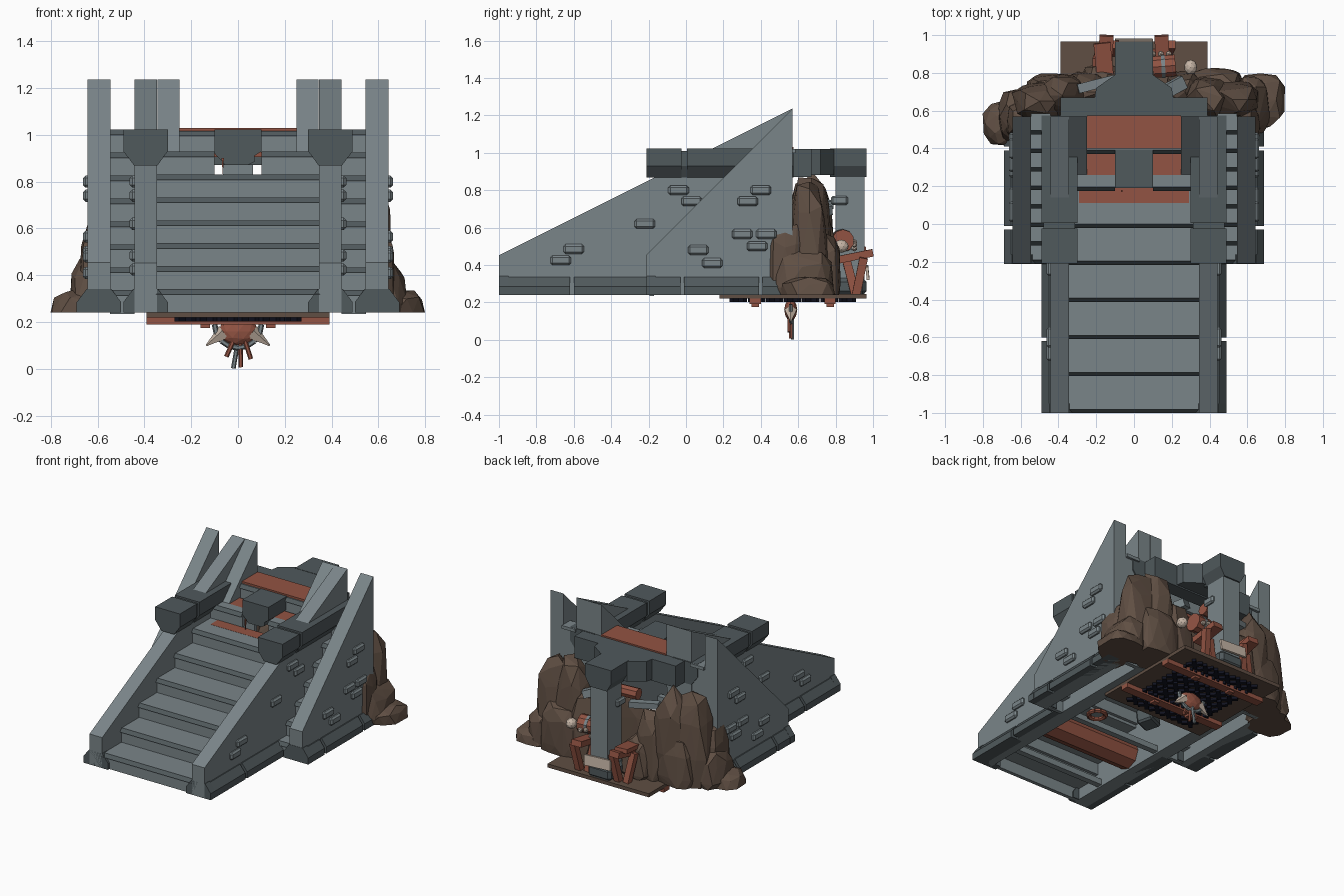
import bpy, bmesh, math, random
from mathutils import Vector, Matrix, Euler

random.seed(4)


def mat(name, rgb):
    m = bpy.data.materials.new(name)
    m.diffuse_color = (*rgb, 1)
    return m


STONE = mat("stone", (0.195, 0.235, 0.25))
DARK = mat("dark stone", (0.08, 0.10, 0.107))
WOOD = mat("red wood", (0.29, 0.088, 0.056))
ROCK = mat("brown rock", (0.115, 0.077, 0.056))
NAVY = mat("navy iron", (0.005, 0.006, 0.014))
BONE = mat("bone", (0.56, 0.46, 0.38))


def finish(name, bm, m):
    bmesh.ops.recalc_face_normals(bm, faces=bm.faces)
    me = bpy.data.meshes.new(name)
    bm.to_mesh(me)
    bm.free()
    me.materials.append(m)
    ob = bpy.data.objects.new(name, me)
    bpy.context.collection.objects.link(ob)
    return ob


def box(name, c, s, m, rot=(0, 0, 0), bevel=0):
    bm = bmesh.new()
    bmesh.ops.create_cube(bm, size=1, matrix=Matrix.LocRotScale(Vector(c), Euler(rot), Vector(s)))
    if bevel:
        bmesh.ops.bevel(bm, geom=bm.edges[:], offset=bevel, segments=1, affect='EDGES')
    return finish(name, bm, m)


def span(name, x, y, z, m, bevel=0):
    c = [(a + b) / 2 for a, b in (x, y, z)]
    return box(name, c, [abs(b - a) for a, b in (x, y, z)], m, bevel=bevel)


def prism(name, pts, a, b, m, axis='X'):
    # profile is (y, z) along x, (x, z) along y, or (x, y) along z
    bm = bmesh.new()
    f = {'X': lambda p, t: (t, p[0], p[1]), 'Y': lambda p, t: (p[0], t, p[1]), 'Z': lambda p, t: (p[0], p[1], t)}[axis]
    lo = [bm.verts.new(f(p, a)) for p in pts]
    hi = [bm.verts.new(f(p, b)) for p in pts]
    bm.faces.new(lo)
    bm.faces.new(hi)
    n = len(pts)
    for i in range(n):
        bm.faces.new((lo[i], lo[(i + 1) % n], hi[(i + 1) % n], hi[i]))
    return finish(name, bm, m)


def rod(name, p, q, r, m, r2=None, sides=6):
    p, q = Vector(p), Vector(q)
    d = q - p
    bm = bmesh.new()
    bmesh.ops.create_cone(bm, cap_ends=True, segments=sides, radius1=r, radius2=r if r2 is None else r2,
                          depth=d.length, matrix=Matrix.Translation((p + q) / 2)
                          @ d.to_track_quat('Z', 'Y').to_matrix().to_4x4())
    return finish(name, bm, m)


def blob(name, c, r, m, jitter=0.0, sub=1, floor=None):
    # jittered ball; with a floor it becomes a squarish faceted boulder
    bm = bmesh.new()
    bmesh.ops.create_icosphere(bm, subdivisions=sub, radius=1)
    for v in bm.verts:
        k = 1 + random.uniform(-jitter, jitter)
        p = v.co if floor is None else [math.copysign(abs(t) ** 0.75, t) for t in v.co]
        v.co = Vector([c[i] + p[i] * r[i] * k for i in range(3)])
        if floor is not None:
            v.co.z = max(v.co.z, floor)
    if floor is not None:
        res = bmesh.ops.convex_hull(bm, input=bm.verts[:])
        bmesh.ops.delete(bm, geom=list({g for g in res["geom_interior"] + res["geom_unused"]
                                        if isinstance(g, bmesh.types.BMVert)}), context='VERTS')
    return finish(name, bm, m)


def ring(name, c, R, r, m, rot=(0, 0, 0), arc=2 * math.pi, n=12):
    pts = [Matrix.LocRotScale(Vector(c), Euler(rot), None) @ Vector(
        (R * math.cos(arc * i / n), R * math.sin(arc * i / n), 0)) for i in range(n + 1)]
    for p, q in zip(pts, pts[1:]):
        rod(name, p, q, r, m)


def step(x0, x1, y0, y1, z):
    # tread with a sloping nose, and its riser
    prism("tread", [(y0, z - 0.022), (y0 + 0.02, z), (y1, z), (y1, z - 0.022)], x0, x1, STONE)
    prism("tread_nose", [(y0 - 0.001, z - 0.022), (y0 + 0.019, z + 0.001), (y0 + 0.021, z + 0.001),
                         (y0 + 0.002, z - 0.022)], x0, x1, DARK)
    span("riser", (x0, x1), (y0 + 0.015, y0 + 0.04), (z - 0.1, z - 0.02), STONE)


# Main stairs over a hollow interior; the upper treads are broken
for k in range(8):
    y0, z = -1 + 0.196 * k, 0.34 + 0.098 * k
    if k == 6:
        for s in (-1, 1):
            step(s * 0.1, s * 0.35, y0, 0.26, z)
            span("tread_remainder", (s * 0.25, s * 0.35), (0.26, 0.4), (z - 0.02, z), STONE)
    elif k == 7:
        step(-0.35, 0.35, y0, 0.4, z - 0.01)
    else:
        step(-0.35, 0.35, y0, y0 + 0.215, z)
# Wooden repairs on the broken upper steps
span("top_landing_wood", (-0.25, 0.25), (0.4, 0.575), (0.995, 1.03), WOOD)
span("step_patch_wood", (-0.29, 0.29), (0.11, 0.192), (0.81, 0.831), WOOD)
span("step_patch_wood", (-0.25, 0.25), (0.26, 0.375), (0.905, 0.926), WOOD)
prism("patch_splinter", [(-0.07, 0.9), (-0.06, 0.9), (-0.065, 0.83)], 0.17, 0.18, WOOD, 'Y')

for s in (-1, 1):
    # narrow, steeper side steps between the walls
    for k in range(8):
        step(s * 0.443, s * 0.546, -0.21 + 0.098 * k, -0.1 + 0.098 * k, 0.335 + 0.098 * k)
    # side walls: long stringer, steep outer buttress, steep inner fin
    prism("stair_side_wall", [(-1, 0.24), (0.57, 0.24), (0.57, 1.237), (-1, 0.452)], s * 0.345, s * 0.443, STONE)
    prism("outer_buttress", [(-0.21, 0.24), (0.57, 0.24), (0.57, 1.237), (-0.21, 0.455)], s * 0.545, s * 0.642, STONE)
    prism("inner_fin", [(0.2, 0.8), (0.57, 0.8), (0.57, 1.237), (0.2, 0.867)], s * 0.25, s * 0.344, STONE)
    span("back_wall", (s * 0.25, s * 0.55), (0.54, 0.568), (0.24, 1.0), STONE)

    # flared dark plinths
    def plinth(a, b, i, y0, y1):
        prism("plinth", [(s * i, 0.24), (s * b, 0.24), (s * b, 0.285), (s * a, 0.335), (s * i, 0.335)], y0, y1, DARK, 'Y')
    for y0, y1 in ((-1, -0.62), (-0.6, -0.2)):
        plinth(0.45, 0.49, 0.4, y0, y1)
    for y0, y1 in ((-0.21, -0.03), (-0.01, 0.39), (0.41, 0.57)):
        plinth(0.65, 0.688, 0.6, y0, y1)
    for c, y in ((0.395, -1.0), (0.594, -0.212)):
        prism("plinth_foot", [(s * (c + a), b) for a, b in ((-0.095, 0.24), (0.095, 0.24), (0.095, 0.285), (0.052, 0.342),
                                                            (-0.052, 0.342), (-0.095, 0.285))], y, y + 0.05, DARK, 'Y')
    # heavy wall caps, split by a notch
    for y0, y1, t in ((-0.21, -0.025, 0), (-0.025, 0.005, 0.012), (0.005, 0.575, 0)):
        prism("wall_cap", [(s * (0.3 + t), 0.93), (s * 0.345, 0.868), (s * 0.443, 0.868), (s * (0.49 - t), 0.93),
                           (s * (0.49 - t), 1.022 - t), (s * (0.3 + t), 1.022 - t)], y0, y1, DARK, 'Y')
    # raised bricks
    for x, spots in ((0.645, ((0.4, 0.8), (0.33, 0.74), (0.30, 0.565), (0.43, 0.565), (0.38, 0.5), (0.065, 0.48),
                              (0.14, 0.41))),
                     (0.445, ((-0.04, 0.8), (0.03, 0.74), (-0.22, 0.62), (-0.6, 0.485), (-0.67, 0.425)))):
        for y, z in spots:
            box("raised_brick", (s * x, y, z), (0.035, 0.11, 0.052), STONE, bevel=0.011)

# Chipped central cap on the stairs
prism("central_cap", [(-0.1, 0.92), (-0.055, 0.872), (0.045, 0.872), (0.07, 0.885), (0.07, 0.91), (0.1, 0.93),
                      (0.1, 1.022), (-0.1, 1.022)], 0.19, 0.395, DARK, 'Y')

# Rear pillar with T-shaped cap
span("rear_pillar", (-0.065, 0.065), (0.8, 0.955), (0.24, 0.9), STONE)
span("rear_pillar_foot", (-0.09, 0.09), (0.78, 0.965), (0.24, 0.33), DARK, bevel=0.02)
prism("rear_cap_stem", [(-0.1, 0.93), (-0.065, 0.87), (0.065, 0.87), (0.1, 0.93), (0.1, 1.022), (-0.1, 1.022)],
      0.77, 0.965, DARK, 'Y')
prism("rear_cap_neck", [(-0.21, 0.66), (0.21, 0.66), (0.2, 0.72), (0.1, 0.79), (-0.1, 0.79), (-0.2, 0.72)],
      0.88, 1.02, DARK, 'Z')
span("rear_cap_crossbar", (-0.39, 0.39), (0.57, 0.67), (0.87, 1.02), DARK)
for s in (-1, 1):
    box("pillar_brick", (s * 0.068, 0.82, 0.745), (0.03, 0.09, 0.05), STONE, bevel=0.01)

# Rocky cave around the back: low outer lobes, tall walls, inner lining
for c, r in (((0.67, 0.66, 0.24), (0.125, 0.15, 0.1)), ((0.62, 0.62, 0.28), (0.1, 0.17, 0.2)),
             ((0.6, 0.53, 0.34), (0.075, 0.1, 0.29)), ((0.52, 0.66, 0.45), (0.13, 0.1, 0.39)),
             ((0.39, 0.67, 0.46), (0.12, 0.11, 0.43)), ((0.27, 0.7, 0.34), (0.11, 0.11, 0.34)),
             ((0.43, 0.74, 0.3), (0.15, 0.09, 0.28)), ((0.2, 0.65, 0.32), (0.13, 0.07, 0.36)),
             ((-0.67, 0.53, 0.24), (0.125, 0.12, 0.1)), ((-0.62, 0.57, 0.28), (0.1, 0.14, 0.2)),
             ((-0.6, 0.55, 0.34), (0.075, 0.11, 0.29)), ((-0.5, 0.65, 0.44), (0.14, 0.1, 0.41)),
             ((-0.38, 0.68, 0.45), (0.12, 0.11, 0.41)), ((-0.25, 0.7, 0.34), (0.13, 0.11, 0.36)),
             ((-0.43, 0.72, 0.3), (0.14, 0.08, 0.27)), ((-0.17, 0.72, 0.27), (0.12, 0.12, 0.26)),
             ((0.0, 0.62, 0.36), (0.2, 0.04, 0.34))):
    blob("cave_rock", c, r, ROCK, 0.1, 2, 0.24)

# Platform floor with boards and iron lattice underneath
span("platform", (-0.39, 0.39), (0.18, 0.965), (0.22, 0.245), ROCK)
for y in (0.37, 0.77):
    span("platform_beam", (-0.39, 0.39), (y - 0.03, y + 0.03), (0.19, 0.222), WOOD)
    for x in (-0.14, 0.14):
        span("beam_peg", (x - 0.02, x + 0.02), (y - 0.02, y + 0.02), (0.175, 0.2), WOOD)
for i in range(6):
    for j in range(7):
        for a in (0.8, -0.8):
            box("iron_lattice", (-0.225 + i * 0.09, 0.28 + j * 0.097, 0.211), (0.105, 0.026, 0.018), NAVY, (0, 0, a))

# Hanging bundle below the platform
blob("hanging_bowl", (0, 0.56, 0.16), (0.085, 0.035, 0.06), WOOD, 0, 2)
ring("hanging_strap", (0, 0.56, 0.19), 0.1, 0.012, STONE, (-math.pi / 2, 0, 0), math.pi, 8)
for s in (-1, 1):
    rod("bone_horn", (s * 0.06, 0.56, 0.155), (s * 0.135, 0.56, 0.1), 0.035, BONE, 0.004, 5)
for x, y, x2, z, m in ((-0.02, 0.55, -0.05, 0.05, WOOD), (0.0, 0.57, -0.02, 0.0, STONE), (0.01, 0.56, 0.012, 0.005, WOOD),
                       (0.03, 0.55, 0.055, 0.04, WOOD)):
    rod("hanging_stick", (x, y, 0.12), (x2, y, z + 0.002), 0.01, m)

# Trestles and a pale board at the cave mouth
for s in (-1, 1):
    x = s * 0.15
    box("trestle_leg", (x - 0.04, 0.88, 0.34), (0.04, 0.045, 0.2), WOOD, (0.25, -0.1, 0))
    box("trestle_leg", (x + 0.04, 0.93, 0.34), (0.04, 0.045, 0.2), WOOD, (-0.2, 0.1, 0))
    box("trestle_beam", (x, 0.9, 0.445), (0.075, 0.2, 0.04), WOOD, (0.2, 0, s * 0.05))
box("pale_board", (0, 0.97, 0.36), (0.2, 0.015, 0.07), BONE, (0.1, 0.05, 0))

# Treasure and bones in the cave
rod("barrel", (0.1, 0.83, 0.53), (0.22, 0.84, 0.53), 0.06, WOOD, sides=10)
rod("barrel_band", (0.145, 0.834, 0.53), (0.165, 0.835, 0.53), 0.064, STONE, sides=10)
box("wood_plank", (-0.16, 0.86, 0.47), (0.09, 0.2, 0.03), WOOD, (0.15, 0, 0.1))
box("stone_blade", (-0.2, 0.74, 0.73), (0.2, 0.05, 0.04), STONE, (0, 0.1, 0.25))
box("stone_chunk", (0.22, 0.73, 0.7), (0.1, 0.07, 0.05), STONE, (0.2, 0.3, 0.5))
rod("wood_keg", (-0.12, 0.69, 0.76), (0.02, 0.7, 0.76), 0.04, WOOD, sides=8)
blob("skull", (0.3, 0.83, 0.5), (0.035, 0.04, 0.035), BONE, 0, 2)
for i in range(8):
    blob("bone_bead", (0.1 + 0.014 * i, 0.9 - 0.035 * (i % 3), 0.49 + 0.01 * (i % 4)), (0.018,) * 3, BONE)

# Objects inside the hollow stairs
rod("inner_beam", (-0.34, -0.46, 0.34), (0.34, -0.46, 0.34), 0.095, WOOD, sides=8)
ring("inner_hoop", (0.22, -0.1, 0.27), 0.055, 0.015, WOOD, n=10)
box("inner_crate", (-0.1, 0.02, 0.31), (0.13, 0.11, 0.1), DARK, (0.1, 0, 0.4), 0.012)
for y in (-0.75, -0.2):
    span("inner_crossbar", (-0.35, 0.35), (y - 0.02, y + 0.02), (0.25, 0.29), STONE)
